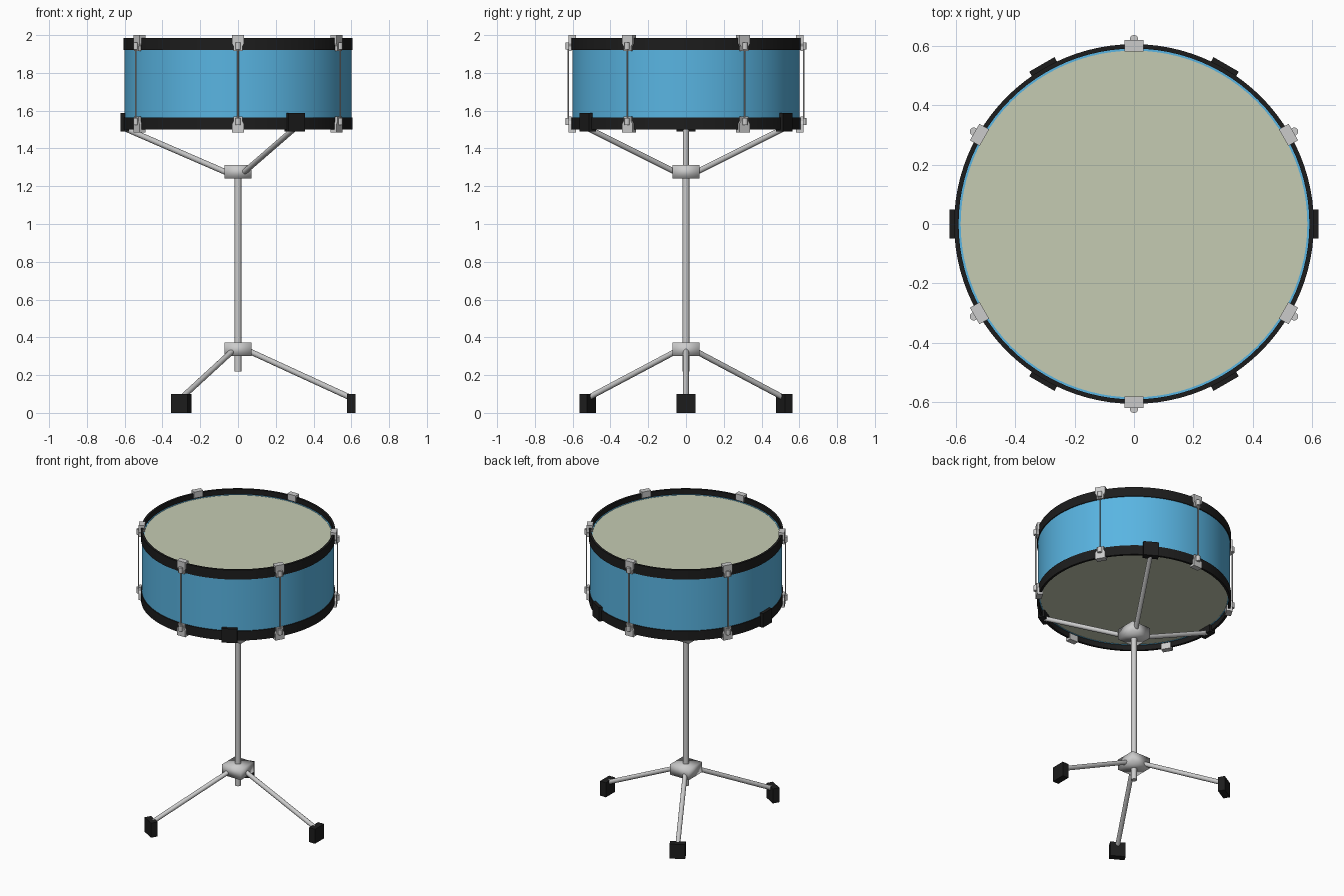
import bpy, bmesh, math
from mathutils import Vector, Matrix

if "Cube" in bpy.data.objects:
    bpy.data.objects.remove(bpy.data.objects["Cube"])


def material(name, color):
    m = bpy.data.materials.new(name)
    m.diffuse_color = (*color, 1)
    m.use_nodes = True
    m.node_tree.nodes["Principled BSDF"].inputs["Base Color"].default_value = m.diffuse_color
    return m


BLUE = material("shell_blue", (0.10, 0.46, 0.76))
BLACK = material("black", (0.012, 0.012, 0.012))
SKIN = material("drum_skin", (0.56, 0.60, 0.45))


def finish(name, bm, mat=None, smooth=True):
    bmesh.ops.recalc_face_normals(bm, faces=bm.faces)
    me = bpy.data.meshes.new(name)
    bm.to_mesh(me)
    bm.free()
    ob = bpy.data.objects.new(name, me)
    bpy.context.collection.objects.link(ob)
    if mat:
        me.materials.append(mat)
    if smooth:
        bpy.ops.object.select_all(action='DESELECT')
        ob.select_set(True)
        bpy.context.view_layer.objects.active = ob
        bpy.ops.object.shade_smooth_by_angle(angle=math.radians(35))
    return ob


def add_box(bm, lo, hi):
    lo, hi = Vector(lo), Vector(hi)
    mtx = Matrix.Translation((lo + hi) / 2) @ Matrix.Diagonal((*(hi - lo), 1))
    bmesh.ops.create_cube(bm, size=1, matrix=mtx)


def add_rod(bm, a, b, r, seg=16):
    a, b = Vector(a), Vector(b)
    d = b - a
    mtx = Matrix.Translation((a + b) / 2) @ d.to_track_quat('Z', 'Y').to_matrix().to_4x4()
    bmesh.ops.create_cone(bm, cap_ends=True, segments=seg, radius1=r, radius2=r,
                          depth=d.length, matrix=mtx)


def turn(bm, deg):
    bmesh.ops.rotate(bm, verts=bm.verts, matrix=Matrix.Rotation(math.radians(deg), 3, 'Z'))


def ring(name, r_in, r_out, z0, z1, mat, seg=96):
    # rectangular section revolved around z
    bm = bmesh.new()
    pts = [(r_in, z0), (r_out, z0), (r_out, z1), (r_in, z1)]
    rows = [[bm.verts.new((r * math.cos(t), r * math.sin(t), z)) for r, z in pts]
            for t in (2 * math.pi * i / seg for i in range(seg))]
    for i in range(seg):
        p, q = rows[i], rows[(i + 1) % seg]
        for k in range(4):
            j = (k + 1) % 4
            bm.faces.new((p[k], q[k], q[j], p[j]))
    return finish(name, bm, mat)


def disc(name, r, z0, z1, mat):
    bm = bmesh.new()
    add_rod(bm, (0, 0, z0), (0, 0, z1), r, 96)
    return finish(name, bm, mat)


# Drum body
MID = 1.7425
ring("drum_shell", 0.585, 0.601, 1.535, 1.95, BLUE)
ring("top_hoop", 0.592, 0.607, 1.92, 1.985, BLACK)
ring("bottom_hoop", 0.592, 0.607, 1.50, 1.565, BLACK)
disc("top_skin", 0.595, 1.940, 1.948, SKIN)
disc("bottom_skin", 0.595, 1.537, 1.545, SKIN)


# Tension claws: hook over the hoop with a tapered outer plate and screw ear
def claw(name, deg, bottom):
    bm = bmesh.new()
    add_box(bm, (0.583, -0.032, 1.985), (0.621, 0.032, 2.0))
    add_box(bm, (0.583, -0.032, 1.957), (0.592, 0.032, 1.985))
    outline = [(-0.032, 1.985), (0.032, 1.985), (0.032, 1.955),
               (0.023, 1.94), (0.023, 1.917), (-0.023, 1.917), (-0.023, 1.94), (-0.032, 1.955)]
    face = bm.faces.new([bm.verts.new((0.607, y, z)) for y, z in outline])
    ext = bmesh.ops.extrude_face_region(bm, geom=[face], use_keep_orig=True)
    bmesh.ops.translate(bm, vec=(0.014, 0, 0),
                        verts=[v for v in ext["geom"] if isinstance(v, bmesh.types.BMVert)])
    add_rod(bm, (0.624, 0, 1.925), (0.624, 0, 1.962), 0.014, 12)
    if bottom:
        for v in bm.verts:
            v.co.z = 2 * MID - v.co.z
    turn(bm, deg)
    finish(name, bm, smooth=False)


for i in range(6):
    a = 30 + 60 * i
    claw(f"top_claw_{i}", a, False)
    claw(f"bottom_claw_{i}", a, True)
    bm = bmesh.new()
    add_rod(bm, (0.624, 0, 1.53), (0.624, 0, 1.955), 0.004, 10)
    turn(bm, a)
    finish(f"tension_rod_{i}", bm)

# Stand post and hubs
bm = bmesh.new()
add_rod(bm, (0, 0, 0.22), (0, 0, 1.28), 0.018, 24)
finish("stand_post", bm)
for name, z in (("lower_hub", 0.30), ("upper_hub", 1.24)):
    bm = bmesh.new()
    add_box(bm, (-0.071, -0.071, z), (0.071, 0.071, z + 0.072))
    ob = finish(name, bm, smooth=False)
    ob.data.shade_smooth()

# Tripod legs with feet, cradle arms with grips
for i in range(3):
    for limb, pad, start, z_in, z_out, z0, z1 in (
            ("leg", "foot", 0, 0.345, 0.08, 0.0, 0.10),
            ("cradle_arm", "grip", 180, 1.255, 1.505, 1.49, 1.587)):
        a = start + 120 * i
        bm = bmesh.new()
        add_rod(bm, (0.02, 0, z_in), (0.597, 0, z_out), 0.015)
        turn(bm, a)
        finish(f"{limb}_{i}", bm)
        bm = bmesh.new()
        add_box(bm, (0.577, -0.049, z0), (0.622, 0.049, z1))
        turn(bm, a)
        finish(f"{pad}_{i}", bm, BLACK, smooth=False)
